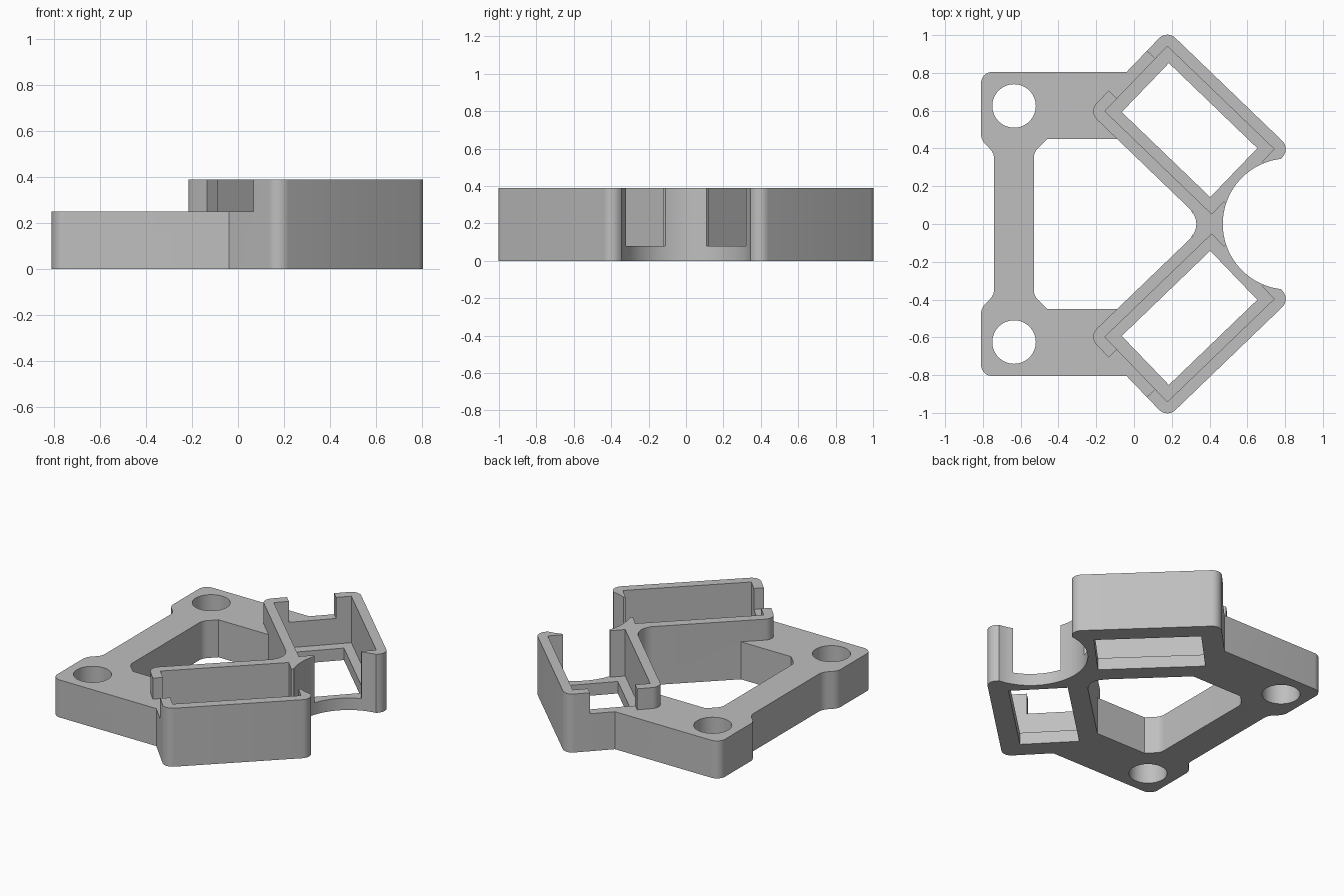
import bpy, bmesh, math
from mathutils import Vector

cube = bpy.data.objects.get("Cube")
if cube:
    bpy.data.objects.remove(cube, do_unlink=True)

TALL, LOW, FLOOR = 0.39, 0.25, 0.08      # holder rim, plate top, pocket floor
TILT = math.radians(-43.9)               # direction of the long holder side
CENTRE = Vector((0.294, 0.497))
LENGTH, WIDTH, WALL, LIP = 0.785, 0.477, 0.061, 0.093


def fillet(corners, steps=8):
    """Round each (x, y, radius) corner of a closed outline."""
    out = []
    for i, (x, y, r) in enumerate(corners):
        p = Vector((x, y))
        if r == 0:
            out.append(p)
            continue
        a = (Vector(corners[i - 1][:2]) - p).normalized()
        b = (Vector(corners[(i + 1) % len(corners)][:2]) - p).normalized()
        half = a.angle(b) / 2
        c = p + (a + b).normalized() * r / math.sin(half)
        va = p + a * r / math.tan(half) - c
        vb = p + b * r / math.tan(half) - c
        sweep = va.angle(vb)
        for k in range(steps + 1):
            t = k / steps
            out.append(c + (va * math.sin((1 - t) * sweep) + vb * math.sin(t * sweep)) / math.sin(sweep))
    return out


def disc(x, y, r, n=64):
    return [Vector((x + r * math.cos(2 * math.pi * k / n), y + r * math.sin(2 * math.pi * k / n)))
            for k in range(n)]


def prism(name, outline, z0, z1):
    bm = bmesh.new()
    face = bm.faces.new([bm.verts.new((p.x, p.y, z0)) for p in outline])
    top = bmesh.ops.extrude_face_region(bm, geom=[face])["geom"]
    bmesh.ops.translate(bm, vec=(0, 0, z1 - z0),
                        verts=[v for v in top if isinstance(v, bmesh.types.BMVert)])
    bmesh.ops.recalc_face_normals(bm, faces=bm.faces)
    mesh = bpy.data.meshes.new(name)
    bm.to_mesh(mesh)
    bm.free()
    obj = bpy.data.objects.new(name, mesh)
    bpy.context.collection.objects.link(obj)
    return obj


def holder_rect(side, u0, u1, v0, v1, r=0.0):
    """Rectangle in the tilted frame of one holder; side mirrors it in y."""
    pts = fillet([(u0, v0, r), (u1, v0, r), (u1, v1, r), (u0, v1, r)])
    c, s = math.cos(TILT), math.sin(TILT)
    return [Vector((CENTRE.x + c * p.x - s * p.y, side * (CENTRE.y + s * p.x + c * p.y))) for p in pts]


def combine(body, tool, operation):
    mod = body.modifiers.new("combine", "BOOLEAN")
    mod.object, mod.operation, mod.solver = tool, operation, "EXACT"
    deps = bpy.context.evaluated_depsgraph_get()
    mesh = bpy.data.meshes.new_from_object(body.evaluated_get(deps))
    body.modifiers.clear()
    body.data = mesh
    bpy.data.objects.remove(tool, do_unlink=True)


# Low C-shaped mounting plate
half_plate = [(-0.74, 0.375, 0.08), (-0.81, 0.445, 0.08), (-0.81, 0.805, 0.06), (0, 0.805, 0),
              (0, 0.45, 0), (-0.46, 0.45, 0), (-0.53, 0.38, 0.07)]
plate = fillet(half_plate + [(x, -y, r) for x, y, r in reversed(half_plate)])
body = prism("mounting_bracket", plate, 0, LOW)

# Tall tilted holders
hu, hv = LENGTH / 2, WIDTH / 2
for side in (1, -1):
    outer = holder_rect(side, -hu - WALL, hu + WALL, -hv - WALL, hv + WALL, WALL - 0.001)
    combine(body, prism("holder", outer, 0, TALL), "UNION")

# Filleted web joining the two holders
arc = [Vector((0.235 + 0.095 * math.cos(a), 0.095 * math.sin(a)))
       for a in (math.radians(46 - 92 * k / 12) for k in range(13))]
web = arc + [Vector(p) for p in ((0.4, -0.03), (0.5, -0.03), (0.5, 0.03), (0.4, 0.03))]
combine(body, prism("web", web, 0, TALL), "UNION")

# Round clearance between the holders
combine(body, prism("clearance", disc(0.817, 0, 0.347, 96), -0.1, 0.6), "DIFFERENCE")

# Pockets, windows, end openings and screw holes
notch = hv - LIP
for side in (1, -1):
    cuts = [
        (holder_rect(side, -hu, hu, -hv, hv), FLOOR),
        (holder_rect(side, -0.325, 0.325, -0.18, 0.18), -0.1),
        (holder_rect(side, -hu - 0.15, 0, -notch, notch), LOW),
        (holder_rect(side, 0, hu + 0.1, -notch, notch), FLOOR),
        (disc(-0.635, side * 0.625, 0.115), -0.1),
    ]
    for outline, bottom in cuts:
        combine(body, prism("cutter", outline, bottom, 0.6), "DIFFERENCE")

# Single grey finish
grey = bpy.data.materials.new("plain_grey")
grey.use_nodes = True
colour = (0.52, 0.52, 0.52, 1)
grey.diffuse_color = colour
grey.node_tree.nodes["Principled BSDF"].inputs["Base Color"].default_value = colour
body.data.materials.clear()
body.data.materials.append(grey)

bpy.ops.object.select_all(action="DESELECT")
body.select_set(True)
bpy.context.view_layer.objects.active = body
bpy.ops.object.shade_smooth_by_angle(angle=math.radians(30))
